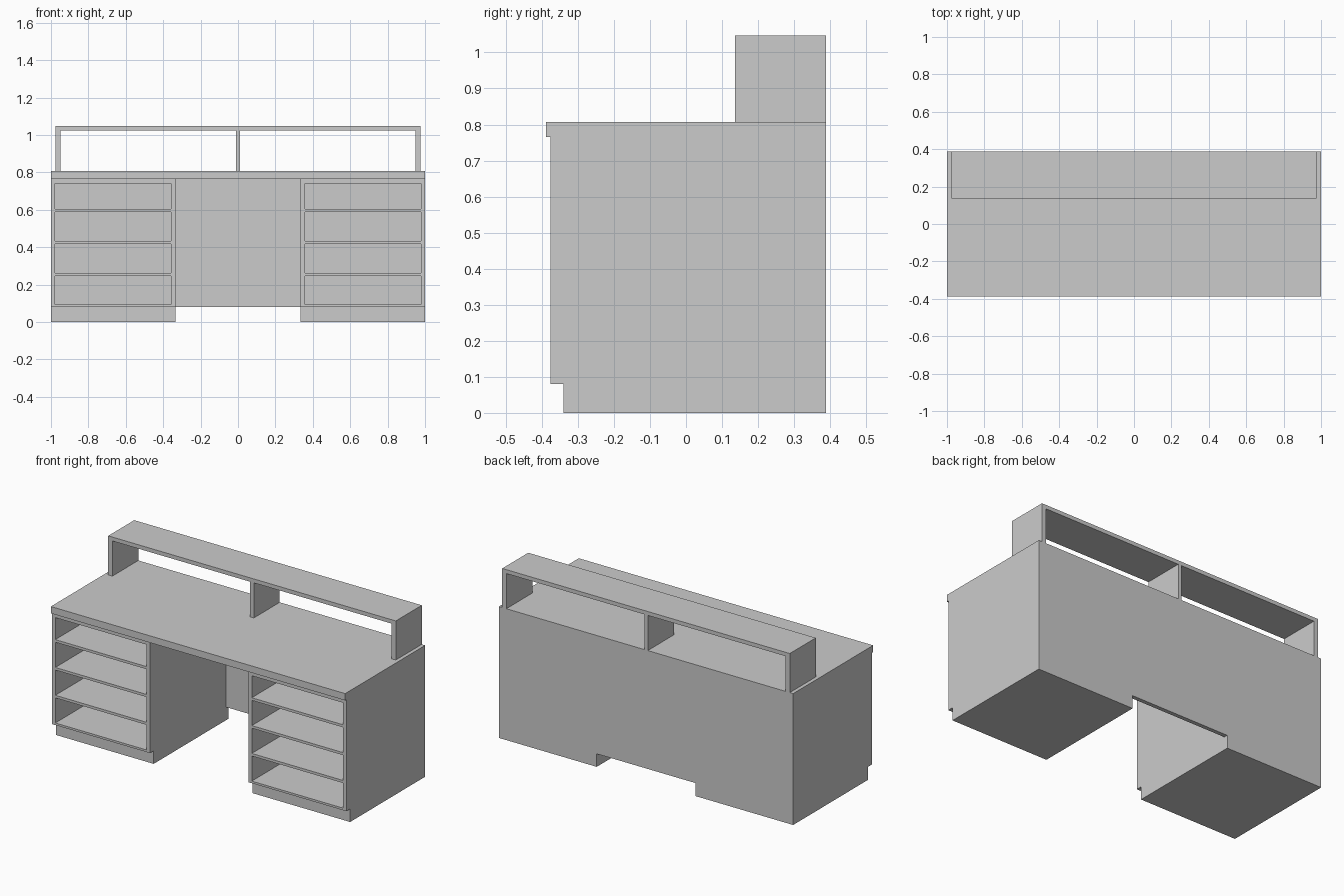
import bpy, bmesh

if "Cube" in bpy.data.objects:
    bpy.data.objects.remove(bpy.data.objects["Cube"])

BACK = 0.388       # rear plane of the whole desk
FRONT = -0.376     # front plane of the pedestals


def add_box(bm, x, y, z):
    verts = bmesh.ops.create_cube(bm, size=1)["verts"]
    for v in verts:
        for i, (lo, hi) in enumerate((x, y, z)):
            v.co[i] = hi if v.co[i] > 0 else lo


def make_object(name, bm):
    bmesh.ops.recalc_face_normals(bm, faces=bm.faces)
    mesh = bpy.data.meshes.new(name)
    bm.to_mesh(mesh)
    bm.free()
    obj = bpy.data.objects.new(name, mesh)
    bpy.context.collection.objects.link(obj)
    return obj


def box(name, x, y, z):
    bm = bmesh.new()
    add_box(bm, x, y, z)
    return make_object(name, bm)


def mirror_x(obj):
    mod = obj.modifiers.new("mirror", "MIRROR")
    mod.use_mirror_merge = False


# Pedestal: side profile with toe kick, extruded across its width
profile = [(-0.34, 0), (BACK, 0), (BACK, 0.765), (FRONT, 0.765),
           (FRONT, 0.08), (-0.34, 0.08)]
bm = bmesh.new()
side = bm.faces.new([bm.verts.new((0.335, y, z)) for y, z in profile])
ext = bmesh.ops.extrude_face_region(bm, geom=[side])["geom"]
bmesh.ops.translate(bm, vec=(0.665, 0, 0),
                    verts=[g for g in ext if isinstance(g, bmesh.types.BMVert)])
pedestal = make_object("pedestals", bm)

# Four open compartments cut into each pedestal
bm = bmesh.new()
for z in ((0.093, 0.247), (0.263, 0.418), (0.434, 0.589), (0.605, 0.74)):
    add_box(bm, (0.357, 0.978), (FRONT - 0.1, BACK - 0.025), z)
cutter = make_object("compartment_cutter", bm)
cutter.hide_render = True
cutter.hide_viewport = True
cut = pedestal.modifiers.new("compartments", "BOOLEAN")
cut.operation = "DIFFERENCE"
cut.solver = "EXACT"
cut.object = cutter
mirror_x(pedestal)

# Panel closing the back of the knee space
box("modesty_panel", (-0.335, 0.335), (BACK - 0.025, BACK), (0.08, 0.765))

# Desktop
box("desktop", (-1, 1), (-0.388, BACK), (0.765, 0.807))

# Raised shelf along the back of the desktop
shelf_y = (0.136, BACK)
box("riser_shelf", (-0.977, 0.977), shelf_y, (1.023, 1.047))
box("riser_divider", (-0.012, 0.012), shelf_y, (0.807, 1.023))
mirror_x(box("riser_ends", (0.949, 0.977), shelf_y, (0.807, 1.023)))
